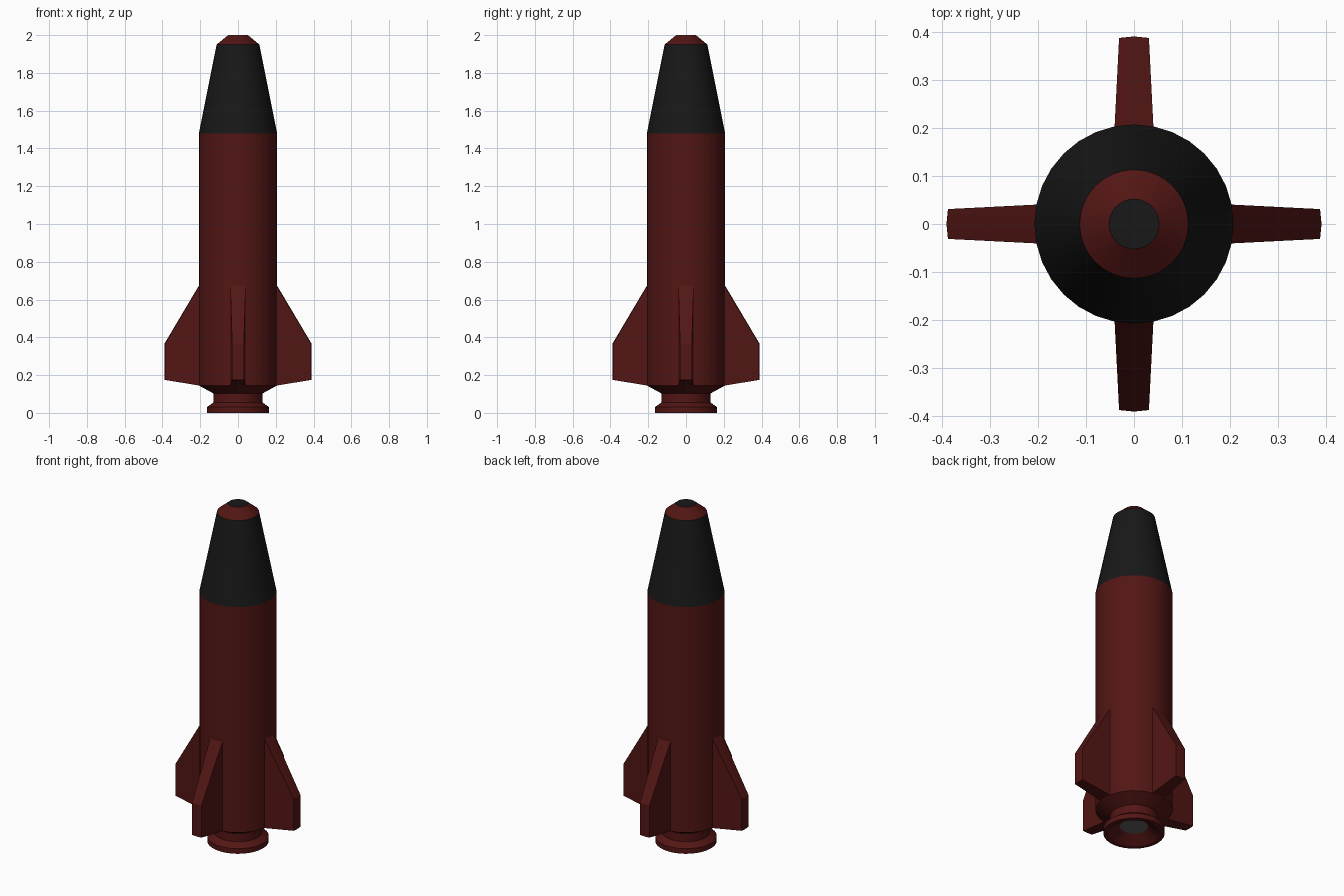
import bpy, bmesh
from math import sin, cos, tau, radians

if "Cube" in bpy.data.objects:
    bpy.data.objects.remove(bpy.data.objects["Cube"])

SIDES = 32


def material(name, rgb):
    m = bpy.data.materials.new(name)
    m.diffuse_color = (*rgb, 1)
    m.use_nodes = True
    m.node_tree.nodes["Principled BSDF"].inputs["Base Color"].default_value = m.diffuse_color
    return m


RED = material("dark_red", (0.085, 0.008, 0.007))
BLACK = material("black", (0.009, 0.009, 0.009))
GREY = material("grey", (0.12, 0.12, 0.12))


def finish(name, bm, mat, smooth=True):
    me = bpy.data.meshes.new(name)
    bm.to_mesh(me)
    bm.free()
    me.materials.append(mat)
    ob = bpy.data.objects.new(name, me)
    bpy.context.collection.objects.link(ob)
    if smooth:
        bpy.ops.object.select_all(action='DESELECT')
        ob.select_set(True)
        bpy.context.view_layer.objects.active = ob
        bpy.ops.object.shade_smooth_by_angle(angle=radians(20))
    return ob


def lathe(name, profile, mat):
    """Revolve (radius, z) points; listing them bottom to top faces outward."""
    bm = bmesh.new()
    rings = [[bm.verts.new((r * cos(tau * i / SIDES), r * sin(tau * i / SIDES), z))
              for i in range(SIDES)] for r, z in profile]
    for a, b in zip(rings, rings[1:]):
        for i in range(SIDES):
            j = (i + 1) % SIDES
            bm.faces.new((a[i], a[j], b[j], b[i]))
    return finish(name, bm, mat)


def disc(name, radius, z, mat, down=False):
    bm = bmesh.new()
    vs = [bm.verts.new((radius * cos(tau * i / SIDES), radius * sin(tau * i / SIDES), z))
          for i in range(SIDES)]
    bm.faces.new(vs[::-1] if down else vs)
    return finish(name, bm, mat, smooth=False)


def fin(name, turn):
    """Tapered fin, each side-on corner given as (radius, z, half width)."""
    outline = [(0.19, 0.143, 0.041), (0.387, 0.175, 0.031),
               (0.387, 0.365, 0.031), (0.19, 0.697, 0.041)]
    c, s = round(cos(turn)), round(sin(turn))
    bm = bmesh.new()
    cols = []
    for side in (-1, 0, 1):
        col = []
        for r, z, w in outline:
            x, y = r + (0.003 if side == 0 else 0), side * w
            col.append(bm.verts.new((x * c - y * s, x * s + y * c, z)))
        cols.append(col)
    bm.faces.new(cols[0])
    bm.faces.new(cols[2][::-1])
    for a, b in zip(cols, cols[1:]):
        for i in range(4):
            j = (i + 1) % 4
            bm.faces.new((a[i], b[i], b[j], a[j]))
    bmesh.ops.recalc_face_normals(bm, faces=bm.faces)
    return finish(name, bm, RED)


# Hull and tapered tail
lathe("hull", [(0.13, 0.103), (0.207, 0.145), (0.207, 1.48)], RED)

# Nose cone, tip and flat cap
lathe("nose_cone", [(0.207, 1.48), (0.113, 1.95)], BLACK)
lathe("nose_tip", [(0.113, 1.95), (0.052, 2.0)], RED)
disc("tip_cap", 0.052, 2.0, BLACK)

# Nozzle: inner bell, rim and neck, with the burner plate inside
lathe("nozzle", [(0.076, 0.043), (0.14, 0.0), (0.165, 0.0), (0.165, 0.03),
                 (0.13, 0.055), (0.13, 0.103)], RED)
disc("burner_plate", 0.076, 0.043, GREY, down=True)

# Four fins
for k, side in enumerate(("right", "back", "left", "front")):
    fin(side + "_fin", k * tau / 4)
